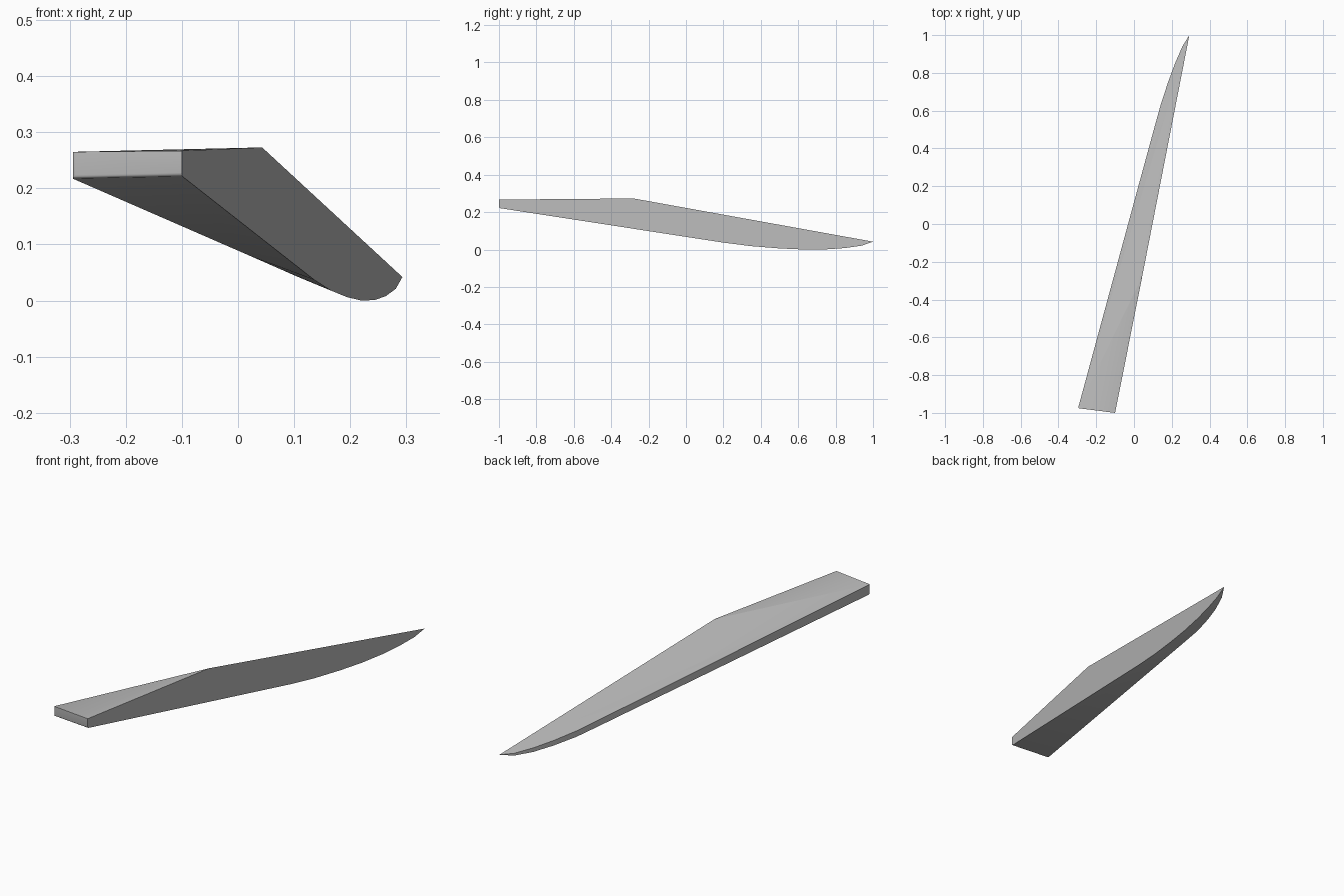
import bpy, bmesh, math
from mathutils import Vector

cube = bpy.data.objects.get("Cube")
if cube:
    bpy.data.objects.remove(cube, do_unlink=True)

# One plain grey for the whole blade
grey = bpy.data.materials.new("plain_grey")
grey.use_nodes = True
colour = (0.5, 0.5, 0.5, 1)
grey.diffuse_color = colour
grey.node_tree.nodes["Principled BSDF"].inputs["Base Color"].default_value = colour

# Main corners
TIP = Vector((0.293, 1.0, 0.042))
PEAK = Vector((0.043, -0.28, 0.273))
BUTT_LEFT = Vector((-0.296, -0.975, 0.265))
BUTT_RIGHT = Vector((-0.1, -1.0, 0.267))
NORMAL = (PEAK - TIP).cross(BUTT_LEFT - TIP)


def flat_side_x(y):
    """The tall side is a flat upright plane from butt to tip."""
    return BUTT_RIGHT.x + (TIP.x - BUTT_RIGHT.x) * (y + 1) / 2


def on_slope(x, y):
    """Point on the sloping top plane."""
    z = TIP.z - (NORMAL.x * (x - TIP.x) + NORMAL.y * (y - TIP.y)) / NORMAL.z
    return Vector((x, y, z))


# Stations along the curved belly: y, thin edge x, thin edge low z, keel z
stations = [
    (0.2, 0.023, 0.079, 0.037),
    (0.35, 0.064, 0.061, 0.018),
    (0.5, 0.105, 0.043, 0.006),
    (0.63, 0.141, 0.028, 0.0),
    (0.75, 0.18, 0.021, 0.001),
    (0.85, 0.217, 0.019, 0.008),
    (0.94, 0.256, 0.025, 0.021),
]

bm = bmesh.new()
tip, peak, butt_l, butt_r = (bm.verts.new(p) for p in (TIP, PEAK, BUTT_LEFT, BUTT_RIGHT))
keel = [bm.verts.new((BUTT_RIGHT.x, BUTT_RIGHT.y, 0.222))]
low = [bm.verts.new((BUTT_LEFT.x, BUTT_LEFT.y, 0.218))]
high = [butt_l]
for y, x, z_low, z_keel in stations:
    keel.append(bm.verts.new((flat_side_x(y), y, z_keel)))
    low.append(bm.verts.new((x, y, z_low)))
    high.append(bm.verts.new(on_slope(x, y)))

# Butt end, tall flat side, top triangle and sloping top
bm.faces.new((butt_l, low[0], keel[0], butt_r))
bm.faces.new([butt_r] + keel + [tip, peak])
bm.faces.new((butt_l, butt_r, peak))
bm.faces.new([peak, tip] + high[::-1])

# Underside and thin edge, closing at the tip
for i in range(len(stations)):
    bm.faces.new((keel[i], low[i], low[i + 1], keel[i + 1]))
    bm.faces.new((low[i], high[i], high[i + 1], low[i + 1]))
bm.faces.new((keel[-1], low[-1], tip))
bm.faces.new((low[-1], high[-1], tip))

# Slightly rounded lower and outer edges on the butt
soft = [bm.edges.get((low[0], keel[0])), bm.edges.get((low[0], butt_l))]
bmesh.ops.bevel(bm, geom=soft, offset=0.006, segments=3, profile=0.5, affect='EDGES')
bmesh.ops.recalc_face_normals(bm, faces=bm.faces)

mesh = bpy.data.meshes.new("blade")
bm.to_mesh(mesh)
bm.free()
mesh.materials.append(grey)
blade = bpy.data.objects.new("blade", mesh)
bpy.context.collection.objects.link(blade)

bpy.ops.object.select_all(action='DESELECT')
blade.select_set(True)
bpy.context.view_layer.objects.active = blade
bpy.ops.object.shade_smooth_by_angle(angle=math.radians(35))
